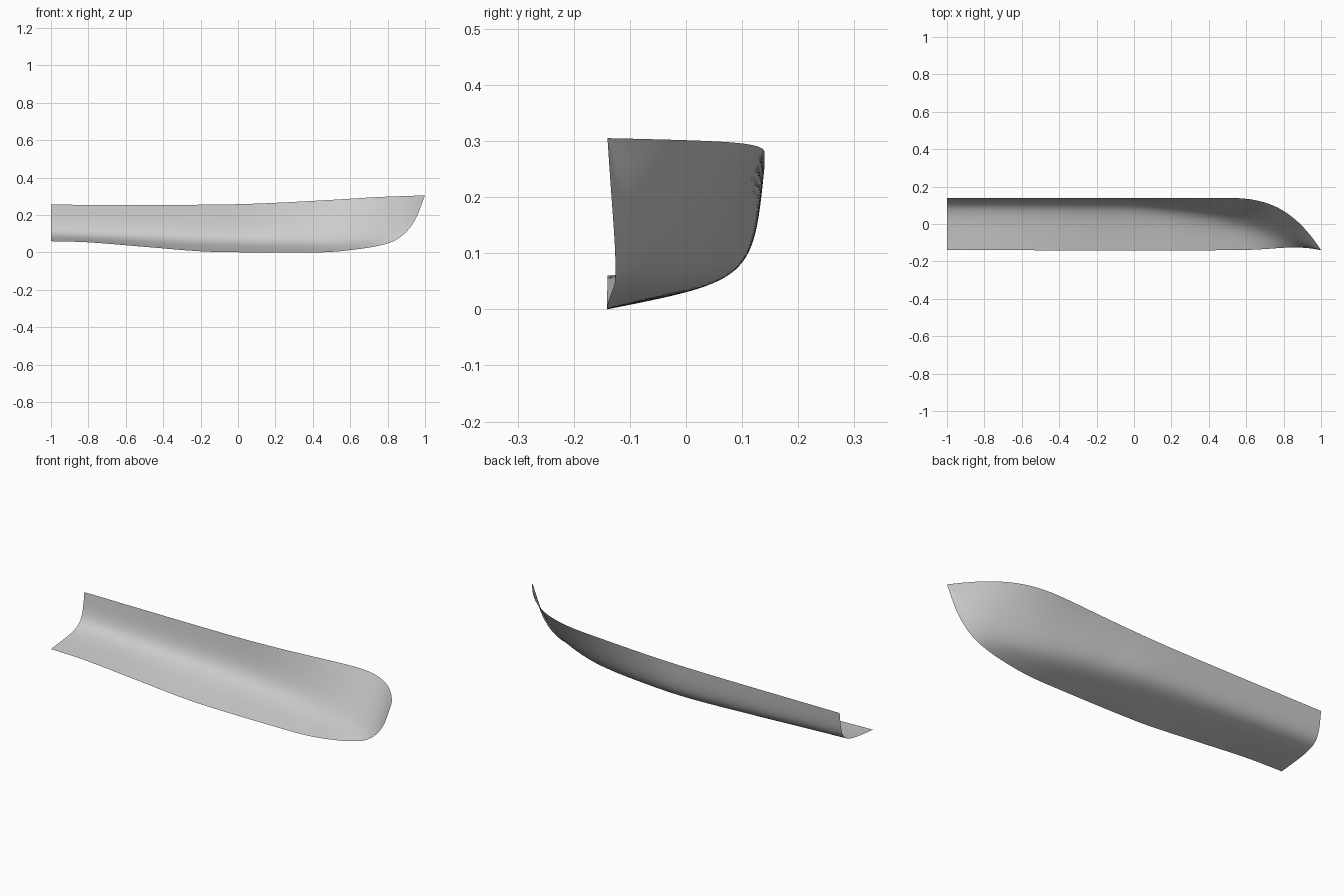
import bpy
import bmesh

cube = bpy.data.objects.get("Cube")
if cube:
    bpy.data.objects.remove(cube, do_unlink=True)

STATIONS, RIBS = 96, 32


def smooth_curve(points):
    """Return a function that interpolates (x, value) points with smooth tangents."""
    last = len(points) - 1

    def slope(i):
        a, b = points[max(i - 1, 0)], points[min(i + 1, last)]
        return (b[1] - a[1]) / (b[0] - a[0])

    def evaluate(x):
        i = 0
        while i < last - 1 and x > points[i + 1][0]:
            i += 1
        (xa, va), (xb, vb) = points[i], points[i + 1]
        w = xb - xa
        t = (x - xa) / w
        s = 1 - t
        return (s * s * (1 + 2 * t) * va + t * t * (3 - 2 * t) * vb
                + w * t * s * (s * slope(i) - t * slope(i + 1)))

    return evaluate


# Keel and stem line
keel_z = smooth_curve([(-1, .06), (-.8, .054), (-.5, .03), (-.2, .006), (0, .001), (.3, 0),
                       (.5, .003), (.7, .026), (.8, .048), (.85, .07), (.9, .11),
                       (.95, .18), (1, .305)])
keel_y = smooth_curve([(-1, -.14), (.55, -.14), (.7, -.134), (.8, -.127), (.88, -.126),
                       (.94, -.13), (1, -.14)])

# Sheer line height, and the bilge corner that pulls each rib outward
sheer_z = smooth_curve([(-1, .255), (-.2, .255), (.1, .261), (.5, .281), (.75, .296), (1, .305)])
bilge_y = smooth_curve([(-1, .12), (-.3, .12), (0, .115), (.2, .09), (.4, .055), (.6, 0),
                        (.8, -.07), (.9, -.1), (1, -.14)])
bilge_z = smooth_curve([(-1, .085), (-.5, .065), (0, .05), (.4, .046), (.6, .054),
                        (.8, .1), (.9, .17), (1, .305)])


def sheer_y(x):
    return .14 - .28 * max(0, (x - .45) / .55) ** 3.05


def rib_point(x, t):
    """Point on the rib at station x, from keel (t=0) to sheer (t=1)."""
    s = 1 - t
    a, b, c = s ** 3, 3 * s * t, t ** 3
    return (x,
            a * keel_y(x) + b * bilge_y(x) + c * sheer_y(x),
            a * keel_z(x) + b * bilge_z(x) + c * sheer_z(x))


# Half hull: loft ribs from the stern, closer together toward the bow tip
bm = bmesh.new()
rows = []
for i in range(STATIONS):
    x = 1 - 2 * (1 - i / STATIONS) ** 1.6
    rows.append([bm.verts.new(rib_point(x, j / RIBS)) for j in range(RIBS + 1)])
for r, n in zip(rows, rows[1:]):
    for j in range(RIBS):
        bm.faces.new((r[j], n[j], n[j + 1], r[j + 1])[::-1])

# Bow tip closes to one point
tip = bm.verts.new(rib_point(1, 0))
for j in range(RIBS):
    bm.faces.new((rows[-1][j + 1], tip, rows[-1][j]))

mesh = bpy.data.meshes.new("half_hull")
bm.to_mesh(mesh)
bm.free()
hull = bpy.data.objects.new("half_hull", mesh)
bpy.context.collection.objects.link(hull)

# Plain grey finish
grey = bpy.data.materials.new("light_grey")
grey.use_nodes = True
colour = (.6, .6, .6, 1)
grey.diffuse_color = colour
grey.node_tree.nodes["Principled BSDF"].inputs["Base Color"].default_value = colour
mesh.materials.append(grey)
for face in mesh.polygons:
    face.use_smooth = True
